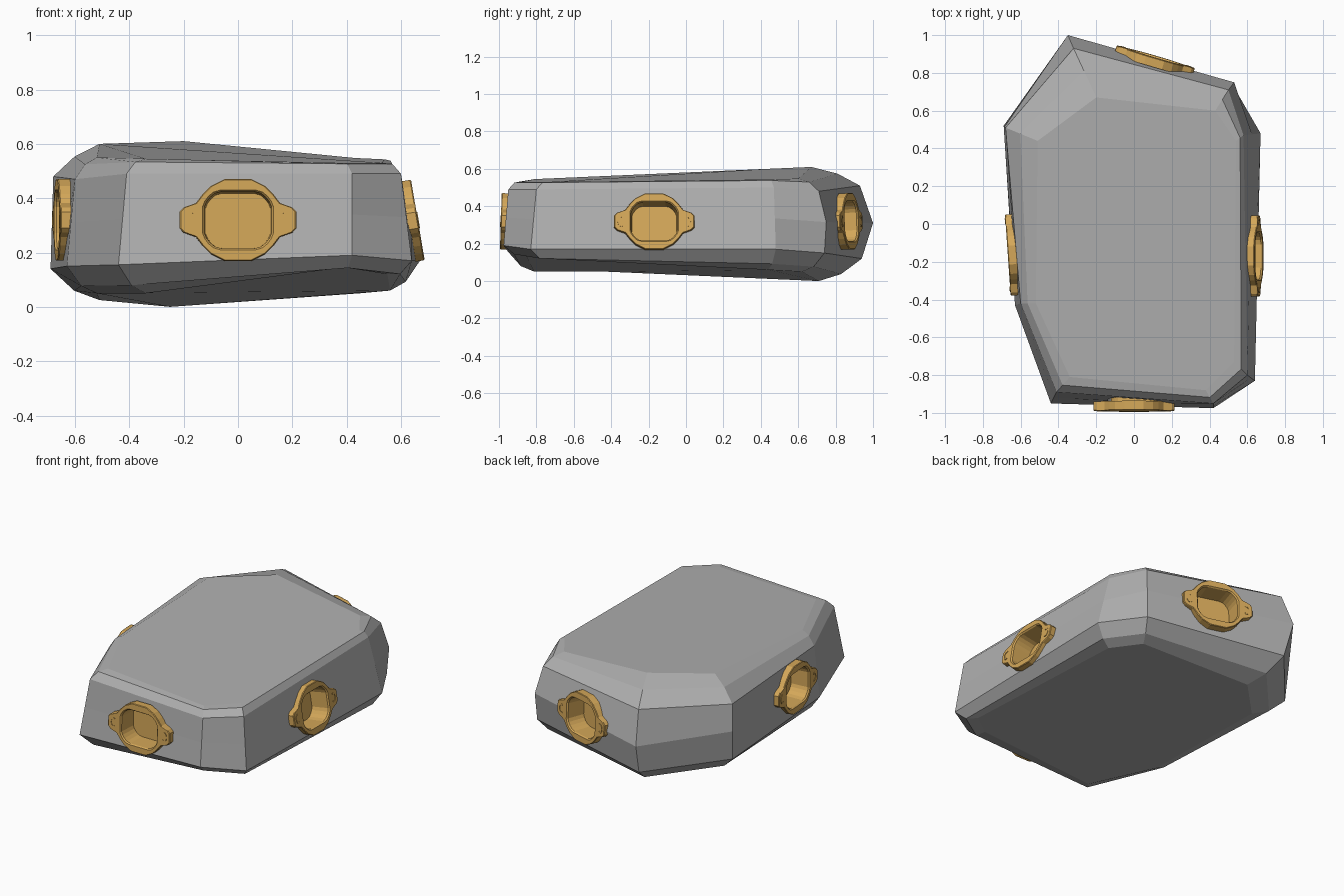
import bpy, bmesh, math
from mathutils import Vector, Matrix

cube = bpy.data.objects.get("Cube")
if cube:
    bpy.data.objects.remove(cube, do_unlink=True)


def material(name, rgb):
    m = bpy.data.materials.new(name)
    m.use_nodes = True
    m.diffuse_color = (*rgb, 1)
    m.node_tree.nodes["Principled BSDF"].inputs["Base Color"].default_value = (*rgb, 1)
    return m


grey = material("stone grey", (0.43, 0.43, 0.43))
gold = material("warm gold", (0.66, 0.39, 0.1))


def loft(name, rings, mat, cap_start=True, cap_end=True):
    """Skin a stack of rings that have equal point counts."""
    bm = bmesh.new()
    loops = [[bm.verts.new(p) for p in ring] for ring in rings]
    for low, high in zip(loops, loops[1:]):
        for i in range(len(low)):
            j = (i + 1) % len(low)
            bm.faces.new((low[i], low[j], high[j], high[i]))
    if cap_start:
        bm.faces.new(loops[0][::-1])
    if cap_end:
        bm.faces.new(loops[-1])
    bmesh.ops.recalc_face_normals(bm, faces=bm.faces)
    mesh = bpy.data.meshes.new(name)
    bm.to_mesh(mesh)
    bm.free()
    mesh.materials.append(mat)
    obj = bpy.data.objects.new(name, mesh)
    bpy.context.collection.objects.link(obj)
    return obj


# Body: key rings of an uneven octagonal slab
top = [(-.2, .67, .61), (.43, .6, .548), (.54, .44, .543), (.53, -.73, .53),
       (.38, -.88, .53), (-.34, -.81, .545), (-.52, -.42, .55), (-.51, .44, .6)]
upper = [(-.32, .93, .51), (.5, .71, .48), (.58, .47, .5), (.6, -.8, .49),
         (.42, -.95, .49), (-.41, -.89, .49), (-.6, -.42, .47), (-.68, .51, .48)]
lower = [(-.33, .94, .12), (.52, .74, .15), (.67, .48, .17), (.64, -.83, .17),
         (.42, -.975, .19), (-.44, -.95, .155), (-.63, -.43, .15), (-.69, .52, .14)]
base = [(-.25, .71, 0), (.45, .62, .05), (.56, .44, .06), (.55, -.73, .12),
        (.39, -.86, .145), (-.34, -.81, .05), (-.52, -.42, .05), (-.51, .44, .025)]


def between(a, b, t, lift=0):
    return [Vector(p).lerp(Vector(q), t) + Vector((0, 0, lift)) for p, q in zip(a, b)]


middle = between(lower, upper, .5)
middle[0] = Vector((-.35, 1, .31))
middle[1] += Vector((.02, .025, 0))
body = loft("stone_body", [base, between(base, lower, .52, -.025), lower, middle,
                           upper, between(upper, top, .46, .018), top], grey)


# Socket outlines, one quarter mirrored into a full loop
def mirrored(quarter):
    half = quarter + [(-x, y) for x, y in reversed(quarter)]
    return half + [(-x, -y) for x, y in half]


plate = mirrored([(.215, .03), (.2, .046), (.155, .062), (.13, .095), (.1, .125), (.05, .15)])
hole = mirrored([(.13, .025), (.13, .05), (.122, .07), (.108, .088), (.09, .103), (.065, .11)])


def ring(outline, depth, scale=1):
    return [(x * scale, y * scale, depth) for x, y in outline]


def placement(centre, normal):
    z = Vector(normal).normalized()
    x = Vector((0, 0, 1)).cross(z).normalized()
    frame = Matrix((x, z.cross(x), z)).transposed().to_4x4()
    return Matrix.Translation(centre) @ frame


def contact_mark(name, side, frame):
    """Small raised C shape on a socket ear."""
    arc = [math.radians(a) for a in range(-120, 121, 30)]
    rings = []
    for a in arc:
        c, s = side * math.cos(a), math.sin(a)
        rings.append([(side * .176 + r * c, 1.5 * r * s, h)
                      for r, h in ((.014, -.002), (.02, -.002), (.02, .003), (.014, .003))])
    loft(name, rings, gold).matrix_world = frame


sockets = {
    "front": ((0, -.99, .32), (0, -1, .03)),
    "back": ((.115, .885, .32), (.28, .96, .04)),
    "left": ((.662, -.17, .32), (1, 0, .17)),
    "right": ((-.668, -.165, .32), (-1, -.07, 0)),
}
for side, (centre, normal) in sockets.items():
    frame = placement(centre, normal)
    # Recess cut into the body
    cutter = loft("recess_cutter", [ring(hole, -.15, 1.06), ring(hole, .03, 1.06)], grey)
    cutter.matrix_world = frame
    cutter.hide_render = True
    cut = body.modifiers.new("recess", "BOOLEAN")
    cut.operation, cut.solver, cut.object = "DIFFERENCE", "EXACT", cutter
    bpy.context.view_layer.objects.active = body
    bpy.ops.object.modifier_apply(modifier=cut.name)
    bpy.data.objects.remove(cutter, do_unlink=True)
    # Eared plate with a cup behind it
    socket = loft(side + "_socket", [
        ring(hole, -.05, 1.08), ring(plate, -.05), ring(plate, -.004), ring(plate, 0, .98),
        ring(hole, 0), ring(hole, -.008, .95), ring(hole, -.12, .92)], gold, cap_start=False)
    socket.matrix_world = frame
    for ear, sign in (("a", 1), ("b", -1)):
        contact_mark(f"{side}_contact_{ear}", sign, frame)
